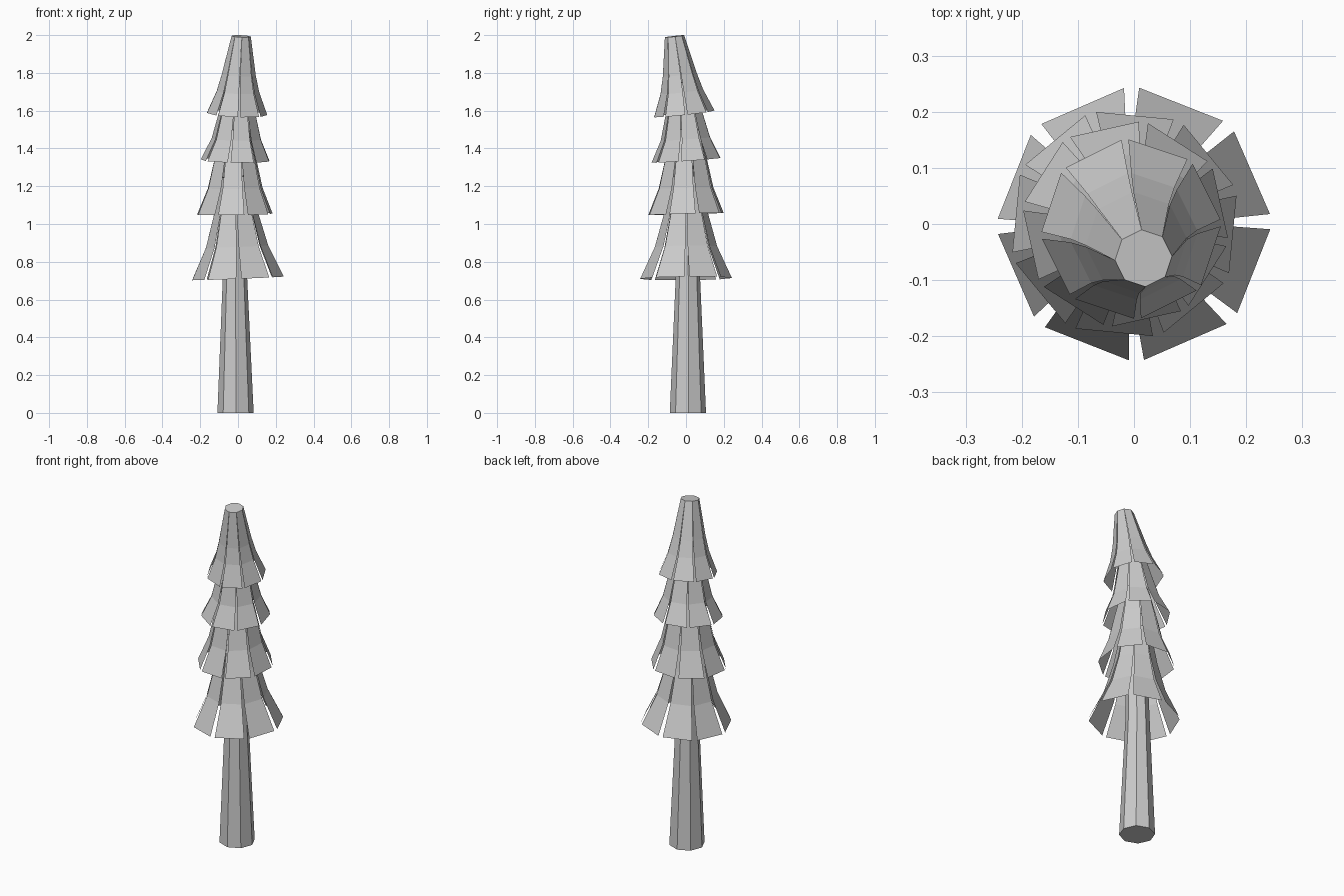
import bpy, bmesh, math

if "Cube" in bpy.data.objects:
    bpy.data.objects.remove(bpy.data.objects["Cube"])

SIDES = 8

grey = bpy.data.materials.new("plain grey")
grey.diffuse_color = (0.6, 0.6, 0.6, 1)
grey.use_nodes = True
grey.node_tree.nodes["Principled BSDF"].inputs["Base Color"].default_value = grey.diffuse_color


def ring_point(ring, angle, tilt):
    """Point on a ring (cx, cy, z, radius), tipped by the slopes in x and y."""
    cx, cy, z, r = ring
    dx, dy = r * math.cos(angle), r * math.sin(angle)
    return (cx + dx, cy + dy, z + tilt[0] * dx + tilt[1] * dy)


def finish(name, bm):
    mesh = bpy.data.meshes.new(name)
    bm.to_mesh(mesh)
    bm.free()
    mesh.materials.append(grey)
    obj = bpy.data.objects.new(name, mesh)
    bpy.context.collection.objects.link(obj)
    return obj


def make_trunk(name, rings, turn):
    """Closed tapering octagonal pole."""
    bm = bmesh.new()
    rows = [[bm.verts.new(ring_point(ring, math.radians(turn) + i * math.tau / SIDES, (0, 0)))
             for i in range(SIDES)] for ring in rings]
    for low, high in zip(rows, rows[1:]):
        for i in range(SIDES):
            j = (i + 1) % SIDES
            bm.faces.new((low[i], low[j], high[j], high[i]))
    bm.faces.new(rows[0][::-1])
    bm.faces.new(rows[-1])
    finish(name, bm)


def make_tier(name, rings, turn, gap, tilt, cap=False):
    """Skirt of eight flat strips, with slits that open towards the hem."""
    bm = bmesh.new()
    last = len(rings) - 1
    step = math.tau / SIDES
    tops = []
    for i in range(SIDES):
        start = math.radians(turn) + i * step
        previous = None
        for k, ring in enumerate(rings):
            slit = math.radians(gap) * (1 - k / last)
            a = bm.verts.new(ring_point(ring, start + slit, tilt))
            b = bm.verts.new(ring_point(ring, start + step - slit, tilt))
            if previous:
                bm.faces.new((previous[0], previous[1], b, a))
            previous = (a, b)
        tops.append(previous[0])
    if cap:
        bm.faces.new(tops)
    bmesh.ops.remove_doubles(bm, verts=bm.verts, dist=0.0005)
    finish(name, bm)


# Trunk, running up inside the foliage
make_trunk("trunk", [(-0.013, 0.01, 0.004, 0.096), (-0.016, 0.01, 0.71, 0.065),
                     (-0.012, 0.0, 1.35, 0.05)], 2)
bpy.data.objects["trunk"].location.z = -0.004

# Foliage tiers: rings listed from the flared hem upward
make_tier("bottom_tier",
          [(0.0, 0.0, 0.712, 0.243), (-0.005, 0.0, 0.88, 0.165),
           (-0.01, 0.0, 1.05, 0.118), (-0.012, 0.0, 1.25, 0.08)],
          1, 3.2, (0.04, 0.01))
make_tier("lower_middle_tier",
          [(-0.017, 0.0, 1.053, 0.206), (-0.015, 0.0, 1.19, 0.15),
           (-0.014, 0.0, 1.33, 0.118), (-0.012, 0.0, 1.5, 0.075)],
          17, 2.8, (0.01, 0.03))
make_tier("upper_middle_tier",
          [(-0.015, 0.0, 1.337, 0.184), (-0.009, -0.003, 1.45, 0.132),
           (-0.005, -0.01, 1.575, 0.101), (0.0, -0.02, 1.75, 0.06)],
          35, 2.5, (-0.02, 0.07))
make_tier("top_tier",
          [(-0.005, -0.009, 1.583, 0.16), (0.0, -0.022, 1.7, 0.113),
           (0.004, -0.033, 1.79, 0.09), (0.017, -0.061, 1.994, 0.051)],
          4, 2.2, (-0.04, 0.11), cap=True)
